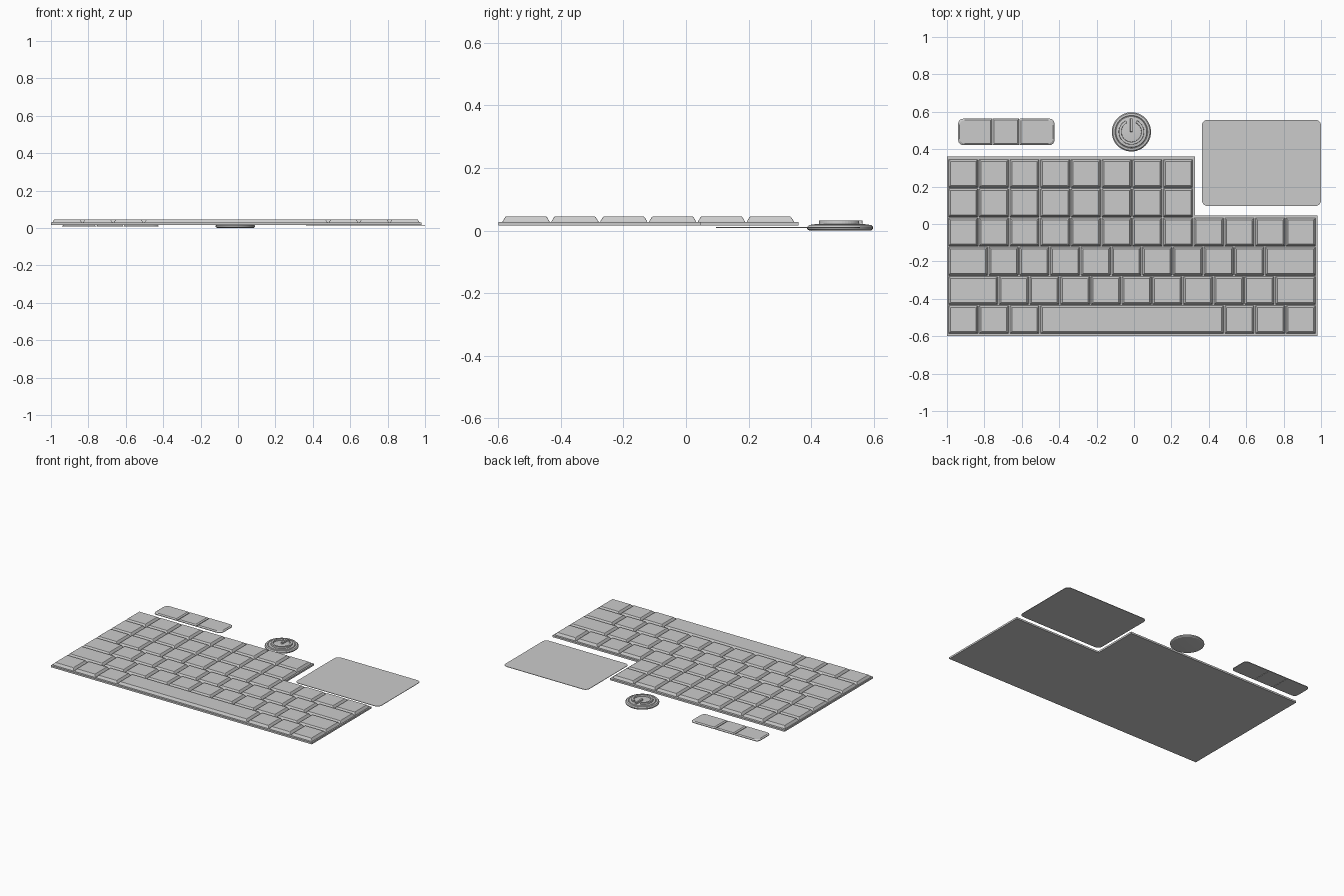
import bpy, bmesh, math

if "Cube" in bpy.data.objects:
    bpy.data.objects.remove(bpy.data.objects["Cube"])

mat = bpy.data.materials.new("light_grey")
mat.diffuse_color = (0.6, 0.6, 0.6, 1)
mat.use_nodes = True
mat.node_tree.nodes["Principled BSDF"].inputs["Base Color"].default_value = mat.diffuse_color


def finish(name, bm):
    bmesh.ops.recalc_face_normals(bm, faces=bm.faces)
    me = bpy.data.meshes.new(name)
    bm.to_mesh(me)
    bm.free()
    me.materials.append(mat)
    ob = bpy.data.objects.new(name, me)
    bpy.context.collection.objects.link(ob)
    return ob


def loft(bm, loops):
    """Skin a stack of equal-length closed loops and cap both ends."""
    rings = [[bm.verts.new(p) for p in lp] for lp in loops]
    n = len(rings[0])
    for a, b in zip(rings, rings[1:]):
        for i in range(n):
            j = (i + 1) % n
            bm.faces.new((a[i], a[j], b[j], b[i]))
    bm.faces.new(rings[0][::-1])
    bm.faces.new(rings[-1])


def rounded(x0, x1, y0, y1, z, radii, steps=4):
    """Rectangle outline; radii in order lower left, lower right, upper right, upper left."""
    pts = []
    corners = [(x0, y0, 1, 1), (x1, y0, -1, 1), (x1, y1, -1, -1), (x0, y1, 1, -1)]
    for k, ((x, y, sx, sy), r) in enumerate(zip(corners, radii)):
        for s in range(steps + 1):
            a = math.pi + (k + s / steps) * math.pi / 2
            pts.append((x + sx * r + r * math.cos(a), y + sy * r + r * math.sin(a), z))
    return pts


def cap(bm, x0, x1, y0, y1, tiers, radii):
    """Key cap: tiers are (inset, z)."""
    loft(bm, [rounded(x0 + i, x1 - i, y0 + i, y1 - i, z, radii) for i, z in tiers])


# keyboard base plate with a notch at the rear right
outline = [(-1, -0.6), (0.98, -0.6), (0.98, 0.046), (0.325, 0.046), (0.325, 0.36), (-1, 0.36)]
bm = bmesh.new()
loft(bm, [[(x, y, z) for x, y in outline] for z in (0.016, 0.028)])
finish("keyboard_base", bm)

# key rows, front to back, with key widths in key units
U, PITCH = 0.1642, 0.1562
rows = [
    [1] * 3 + [6] + [1] * 3,
    [1.65] + [1] * 9 + [1.35],
    [1.32] + [1] * 9 + [1.68],
    [1] * 12,
    [1] * 8,
    [1] * 8,
]
for r, widths in enumerate(rows):
    bm = bmesh.new()
    x, y = -0.996, -0.589 + r * PITCH
    for w in widths:
        cap(bm, x + 0.003, x + w * U - 0.003, y + 0.002, y + PITCH - 0.003,
            [(0, 0.026), (0.001, 0.030), (0.009, 0.043), (0.011, 0.0445)], [0.002] * 4)
        x += w * U
    finish(f"key_row_{r + 1}", bm)

# strip of three buttons, rounded at its outer corners
R, S = 0.026, 0.001
for name, x0, x1, radii in [
    ("left_strip_button", -0.940, -0.760, [R, S, S, R]),
    ("middle_strip_button", -0.757, -0.614, [S] * 4),
    ("right_strip_button", -0.611, -0.425, [S, R, R, S]),
]:
    bm = bmesh.new()
    cap(bm, x0, x1, 0.422, 0.563, [(0, 0.007), (0, 0.011), (0.008, 0.017)], radii)
    finish(name, bm)

# touch pad
bm = bmesh.new()
cap(bm, 0.363, 1.0, 0.096, 0.557, [(0, 0.009), (0, 0.012)], [0.03] * 4)
finish("touch_pad", bm)

# round power button, turned from a profile
CX, CY = -0.014, 0.4925
profile = [(0.088, 0), (0.100, 0.001), (0.105, 0.005), (0.105, 0.012), (0.099, 0.018),
           (0.088, 0.019), (0.085, 0.016), (0.082, 0.020), (0.078, 0.021)]
bm = bmesh.new()
N = 48
loft(bm, [[(CX + r * math.cos(2 * math.pi * i / N), CY + r * math.sin(2 * math.pi * i / N), z)
           for i in range(N)] for r, z in profile])
button = finish("power_button", bm)

# raised power symbol: open ring and bar
arc = [math.radians(115 + 310 * i / 36) for i in range(37)]
bm = bmesh.new()
sections = []
for a in arc:
    c, s = math.cos(a), math.sin(a)
    sections.append([(CX + r * c, CY + r * s, z)
                     for r, z in ((0.053, 0.02), (0.068, 0.02), (0.067, 0.032), (0.054, 0.032))])
loft(bm, sections)
finish("power_symbol_ring", bm)
bm = bmesh.new()
cap(bm, CX - 0.007, CX + 0.007, CY, CY + 0.072, [(0, 0.02), (0.001, 0.032)], [0.002] * 4)
finish("power_symbol_bar", bm)

# smooth only the turned button
bpy.ops.object.select_all(action='DESELECT')
button.select_set(True)
bpy.context.view_layer.objects.active = button
bpy.ops.object.shade_smooth_by_angle(angle=math.radians(25))
